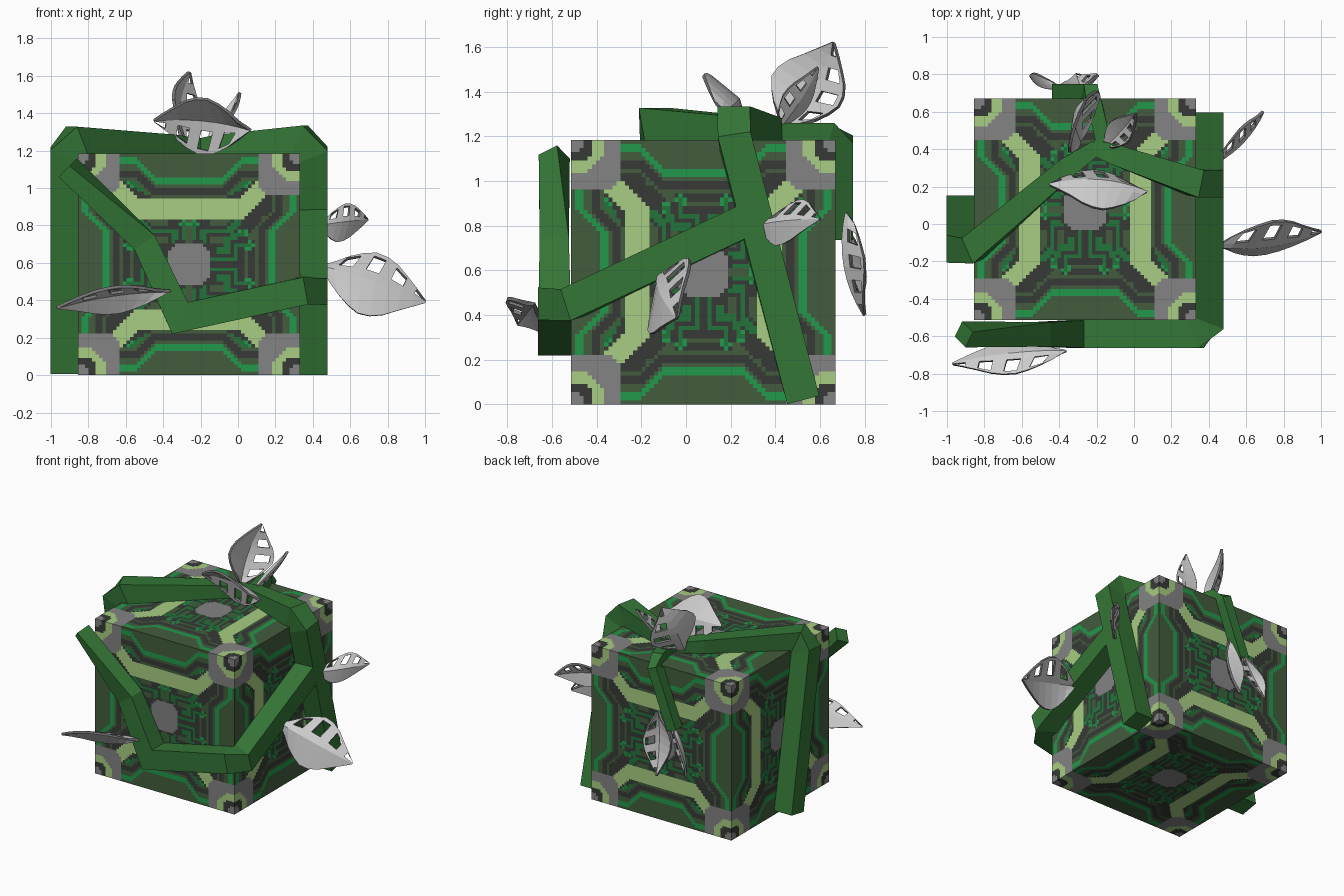
import bpy, bmesh
from mathutils import Vector, Matrix

old = bpy.data.objects.get("Cube")
if old:
    bpy.data.objects.remove(old)

CENTRE = Vector((-0.262, 0.078, 0.5925))
HALF = 0.5925
CELLS = 64


def material(name, rgb):
    lin = [((c / 255 + 0.055) / 1.055) ** 2.4 for c in rgb] + [1]
    m = bpy.data.materials.new(name)
    m.use_nodes = True
    m.diffuse_color = lin
    m.node_tree.nodes["Principled BSDF"].inputs["Base Color"].default_value = lin
    return m


OLIVE, DARK, BRIGHT, LIME, GREY, MID = range(6)
block_mats = [material("olive board", (66, 92, 60)), material("charcoal", (54, 58, 54)),
              material("bright green", (34, 152, 76)), material("pale lime", (168, 205, 130)),
              material("corner grey", (131, 131, 131)), material("trace green", (34, 116, 58))]
vine_mat = material("vine green", (52, 118, 54))
leaf_mats = [material("leaf silver", (205, 205, 205)), material("leaf rim grey", (118, 118, 118))]


def make_object(name, bm, mats):
    bmesh.ops.recalc_face_normals(bm, faces=bm.faces)
    mesh = bpy.data.meshes.new(name)
    bm.to_mesh(mesh)
    bm.free()
    for m in mats:
        mesh.materials.append(m)
    ob = bpy.data.objects.new(name, mesh)
    bpy.context.collection.objects.link(ob)
    return ob


# Circuit traces in one quadrant of a face (along the bands, across the bands)
TRACES = [
    (MID, [(.22, .05), (.42, .05), (.42, .17), (.54, .17)]),
    (MID, [(.05, .24), (.05, .36)]),
    (MID, [(.13, .22), (.13, .30), (.36, .30), (.44, .38)]),
    (MID, [(.27, .12), (.34, .12), (.34, .22), (.48, .28)]),
    (MID, [(.62, .06), (.62, .22), (.74, .36)]),
    (OLIVE, [(.52, .0), (.52, .10)]),
    (OLIVE, [(.0, .20), (.0, .40)]),
    (OLIVE, [(.20, .22), (.28, .22)]),
    (OLIVE, [(.20, .38), (.34, .38)]),
    (OLIVE, [(.56, .25), (.70, .42)]),
    (MID, [(.40, .66), (.52, .74)]),
]


def near(p, a, b):
    a, b = Vector(a), Vector(b)
    t = max(0, min(1, (p - a).dot(b - a) / (b - a).length_squared))
    return (p - a.lerp(b, t)).length


def colour_at(u, v):
    a, b = abs(u), abs(v)
    # Stepped corner guard
    p, q = 1 - a, 1 - b
    m = max(p, q, (p + q) * 0.64)
    if max(p, q) < 0.39 and p + q < 0.66:
        if 0.08 < m < 0.17:
            return DARK
        return LIME if 0.17 <= m < 0.235 else GREY
    # Notched frame line and the plain border outside it
    s, t = max(a, b), min(a, b)
    d = s - 0.76 - max(0, min(0.17, t - 0.31))
    if d > 0.035:
        return OLIVE
    if d > -0.035:
        return BRIGHT
    # Two pale bands with angled ends
    slope = a > 0.46
    if abs(b - 0.5 - max(0, a - 0.46)) < (0.115 if slope else 0.08):
        return LIME
    # Rounded centre chip
    if s < 0.18 and a + b < 0.29:
        return GREY
    if -0.075 < d:
        return OLIVE
    if -0.15 < d:
        return DARK
    if -0.18 < d:
        return OLIVE
    pt = Vector((a, b))
    for col, path in TRACES:
        if any(near(pt, *seg) < 0.024 for seg in zip(path, path[1:])):
            return col
        if col == MID and (pt - Vector(path[-1])).length < 0.04:
            return BRIGHT
    return DARK


# Cube with a gridded pattern on all six sides
bm = bmesh.new()
for axis in range(3):
    for sign in (-1, 1):
        grid = bmesh.ops.create_grid(bm, x_segments=CELLS, y_segments=CELLS, size=1)
        for f in {f for vert in grid["verts"] for f in vert.link_faces}:
            c = f.calc_center_median()
            f.material_index = colour_at(c.x, c.y)
        for vert in grid["verts"]:
            pos = Vector()
            pos[(axis + 2) % 3], pos[(axis + 1) % 3], pos[axis] = vert.co.x, vert.co.y, sign
            vert.co = CENTRE + pos * HALF
bmesh.ops.remove_doubles(bm, verts=bm.verts, dist=0.0005)
make_object("circuit_cube", bm, block_mats)


def vine(name, path):
    """Square beam lying on the cube; path holds (x, y, z, half thickness)."""
    pts = [Vector(p[:3]) for p in path]
    bm = bmesh.new()
    rings = []
    for i, p in enumerate(pts):
        before = (p - pts[i - 1]).normalized() if i else (pts[1] - p).normalized()
        after = (pts[i + 1] - p).normalized() if i + 1 < len(pts) else before
        t = (before + after).normalized()
        off = p - CENTRE
        n = Vector([(1 if o > 0 else -1) if abs(o) > HALF + 0.01 else 0 for o in off])
        n = (n - t * n.dot(t)).normalized()
        side = t.cross(n)
        # Widen the section across the bend so the thickness stays even
        k = 1 / max(0.7, t.dot(after))
        bend = after - before
        if abs(bend.dot(n)) > abs(bend.dot(side)):
            n = n * k
        else:
            side = side * k
        r = path[i][3]
        rings.append([bm.verts.new(p + (side * x + n * y) * r)
                      for x, y in ((-1, -1), (1, -1), (1, 1), (-1, 1))])
    for r0, r1 in zip(rings, rings[1:]):
        for j in range(4):
            bm.faces.new((r0[j], r0[j - 1], r1[j - 1], r1[j]))
    bm.faces.new(rings[0])
    bm.faces.new(rings[-1])
    make_object(name, bm, [vine_mat])


W = 0.074
vine("front_vine", [(-.91, -.59, 1.11, .05), (-.5, -.59, .71, .065), (-.31, -.588, .305, W),
                    (.33, -.588, .445, W), (.405, -.51, .455, W), (.405, .3, .84, W)])
vine("side_vine", [(.405, .525, .02, W), (.405, .22, 1.18, W), (.33, .22, 1.258, W),
                   (-.1, .37, 1.23, .055), (-.22, .41, 1.22, .04)])
vine("left_vine", [(-.929, .08, .02, W), (-.929, -.13, 1.18, W), (-.86, -.13, 1.25, W),
                   (-.36, .30, 1.23, .055), (-.2, .41, 1.22, .04)])
vine("back_vine", [(-.15, .38, 1.22, .04), (-.21, .64, 1.22, .04),
                   (-.24, .708, 1.17, .04), (-.40, .708, .75, .04)])

# Leaf outline: half width at even steps from base to tip
OUTLINE = (.3, .62, .85, 1, .97, .82, .56, .3, .03)
COLUMNS = (-1, -.86, -.3, 0, .3, .86, 1)


def leaf(name, base, tip, half, bow=0.05):
    """Cupped leaf with a solid half and a half cut by slots."""
    base, tip, half = Vector(base), Vector(tip), Vector(half)
    n = (tip - base).cross(half).normalized()
    last = len(OUTLINE) - 1
    bm = bmesh.new()
    rows = []
    for i, w in enumerate(OUTLINE):
        f = i / last
        mid = base.lerp(tip, f) + n * bow * 4 * f * (1 - f)
        # Ribs sweep towards the tip on their way to the rim
        rows.append([bm.verts.new(mid + half * c * w - n * bow * 1.2 * abs(c) * w
                                  + (tip - base) * 0.12 * abs(c) * (1 - f)) for c in COLUMNS])
    for i in range(last):
        for j in range(len(COLUMNS) - 1):
            slot = j == 4 and i % 2 == 1
            if not slot:
                bm.faces.new((rows[i][j], rows[i][j + 1], rows[i + 1][j + 1], rows[i + 1][j]))
    ob = make_object(name, bm, leaf_mats)
    shell = ob.modifiers.new("thickness", "SOLIDIFY")
    shell.thickness = 0.016
    shell.offset = 0
    shell.material_offset_rim = 1


leaf("top_front_leaf", (.07, .17, 1.31), (-.45, .21, 1.36), (0, .1, -.15), -.05)
leaf("top_tall_leaf", (-.29, .44, 1.22), (-.26, .66, 1.62), (.08, .15, -.07))
leaf("top_small_leaf", (-.16, .4, 1.22), (.01, .59, 1.51), (.05, -.05, .03), .02)
leaf("back_leaf", (-.27, .72, .86), (-.31, .8, .4), (.1, .03, 0))
leaf("back_small_leaf", (-.40, .73, .78), (-.55, .79, .45), (.06, -.04, .02), .03)
leaf("side_large_leaf", (.44, -.12, .58), (1, -.04, .39), (.05, .09, .16), .04)
leaf("side_small_leaf", (.44, .33, .80), (.69, .6, .83), (.02, .05, .1), .03)
leaf("front_leaf", (-.36, -.68, .45), (-.97, -.75, .36), (0, -.085, .07), .03)
